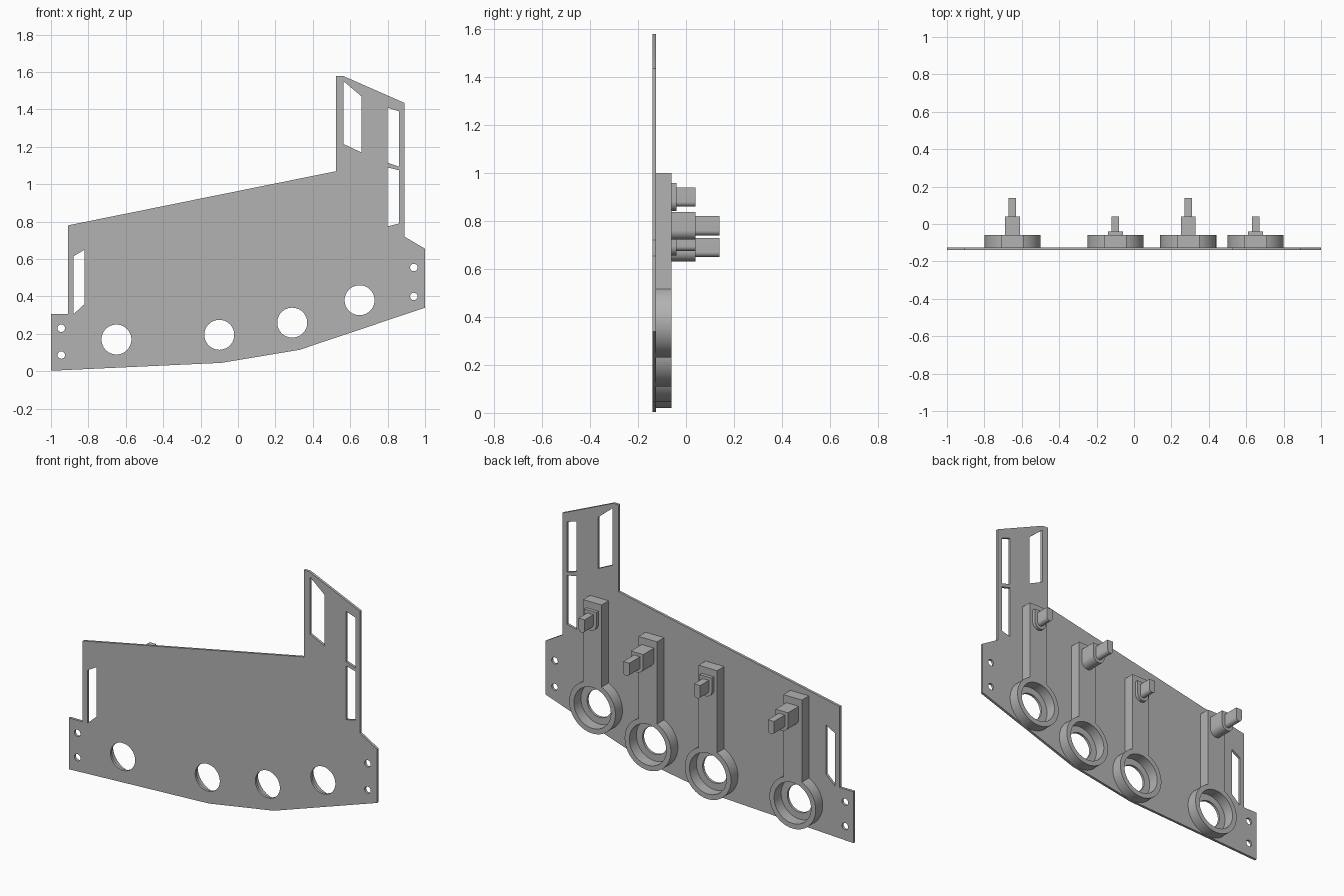
import bpy
from math import sin, cos, pi, asin

cube = bpy.data.objects.get("Cube")
if cube:
    bpy.data.objects.remove(cube, do_unlink=True)

# Single grey material
grey = bpy.data.materials.new("plain grey")
grey.use_nodes = True
colour = (0.45, 0.45, 0.45, 1)
grey.diffuse_color = colour
grey.node_tree.nodes["Principled BSDF"].inputs["Base Color"].default_value = colour


def arc(cx, cz, r, start=0, end=2 * pi, n=48, closed=True):
    steps = n if closed else n - 1
    return [(cx + r * cos(start + (end - start) * i / steps),
             cz + r * sin(start + (end - start) * i / steps)) for i in range(n)]


def slab(name, loops, y0, y1):
    """Extrude an outline (first loop) with holes (other loops) from y0 to y1."""
    curve = bpy.data.curves.new(name, "CURVE")
    curve.dimensions = "2D"
    curve.fill_mode = "BOTH"
    curve.extrude = (y1 - y0) / 2
    for loop in loops:
        spline = curve.splines.new("POLY")
        spline.points.add(len(loop) - 1)
        for point, (x, z) in zip(spline.points, loop):
            point.co = (x, z, 0, 1)
        spline.use_cyclic_u = True
    curve.materials.append(grey)
    obj = bpy.data.objects.new(name, curve)
    bpy.context.collection.objects.link(obj)
    obj.rotation_euler.x = pi / 2
    obj.location.y = (y0 + y1) / 2
    bpy.ops.object.select_all(action="DESELECT")
    obj.select_set(True)
    bpy.context.view_layer.objects.active = obj
    bpy.ops.object.convert(target="MESH")
    bpy.ops.object.shade_smooth_by_angle(angle=pi / 6)
    return bpy.context.object


def round_bottom(cx, cz, half_width, half_height):
    """Upright block section with a half-round underside."""
    foot = arc(cx, cz - half_height + half_width, half_width, pi, 2 * pi, 17, False)
    return foot + [(cx + half_width, cz + half_height), (cx - half_width, cz + half_height)]


BACK, RIM = -0.125, -0.06

# Panel with its windows, large bores and screw holes
outline = [(-1, 0.003), (-0.09, 0.045), (0.33, 0.115), (1, 0.34), (1, 0.655),
           (0.89, 0.72), (0.89, 1.435), (0.56, 1.58), (0.525, 1.58),
           (0.525, 1.07), (-0.91, 0.78), (-0.91, 0.305), (-1, 0.305)]
windows = [
    [(-0.88, 0.305), (-0.82, 0.36), (-0.82, 0.65), (-0.88, 0.615)],
    [(0.565, 1.215), (0.66, 1.17), (0.66, 1.47), (0.565, 1.55)],
    [(0.80, 1.115), (0.86, 1.095), (0.86, 1.39), (0.80, 1.41)],
    [(0.80, 0.775), (0.86, 0.79), (0.86, 1.075), (0.80, 1.09)],
]
screws = [(-0.945, 0.087), (-0.945, 0.23), (0.94, 0.4), (0.94, 0.555)]
# Bore x, bore z, whether the peg is the long kind
holders = [(-0.65, 0.17, True), (-0.1, 0.195, False),
           (0.29, 0.26, True), (0.65, 0.38, False)]

bores = [arc(x, z, 0.08) for x, z, _ in holders]
screw_holes = [arc(x, z, 0.02, n=24) for x, z in screws]
slab("panel", [outline] + windows + bores + screw_holes, -0.14, BACK)

# Each holder: collar with upright bar, then a stepped peg
for i, (x, z, is_long) in enumerate(holders, 1):
    r, half = 0.15, 0.06
    gap = asin(half / r)
    body = arc(x, z, r, pi / 2 + gap, 2.5 * pi - gap, 56, False)
    body += [(x + half, z + 0.62), (x - half, z + 0.62)]
    slab(f"collar_and_bar_{i}", [body, arc(x, z, 0.12)], BACK, RIM)

    step = 0.04 if is_long else -0.04
    peg_z = z + 0.52
    slab(f"peg_base_{i}", [round_bottom(x, peg_z, 0.04, 0.058)], RIM, step)
    slab(f"peg_tip_{i}", [round_bottom(x, peg_z, 0.02, 0.04)],
         step, 0.14 if is_long else 0.04)
